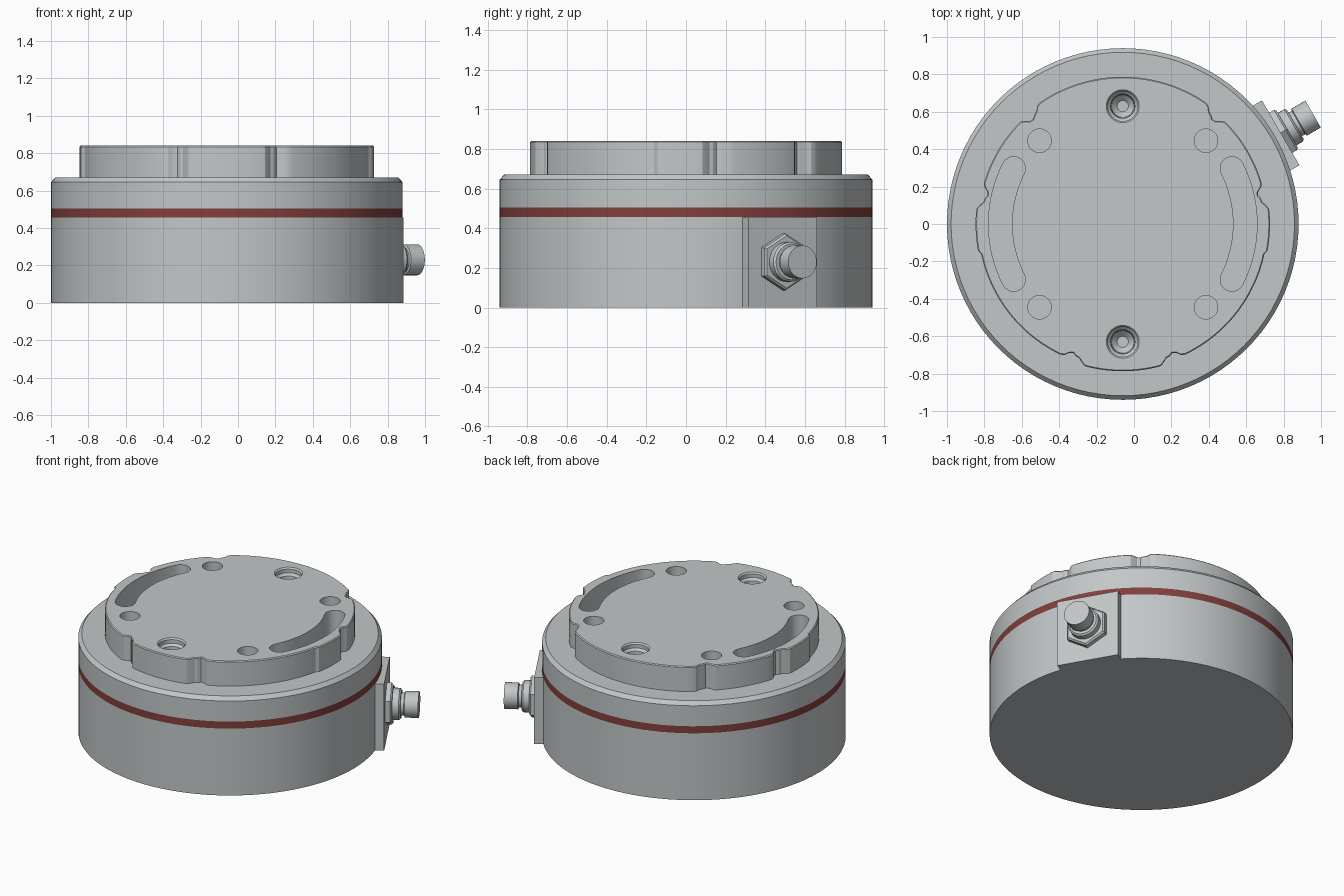
import bpy, bmesh, math
from mathutils import Matrix, Vector

if "Cube" in bpy.data.objects:
    bpy.data.objects.remove(bpy.data.objects["Cube"])

CENTRE = Vector((-0.06, 0, 0))


def material(name, rgb):
    mat = bpy.data.materials.new(name)
    mat.use_nodes = True
    mat.diffuse_color = (*rgb, 1)
    mat.node_tree.nodes["Principled BSDF"].inputs["Base Color"].default_value = (*rgb, 1)
    return mat


steel = material("light steel", (0.54, 0.57, 0.58))
red = material("dark red", (0.22, 0.05, 0.045))


def loft(name, rings, matrix=Matrix(), mat=steel):
    """Join closed rings of points with quads and cap both ends."""
    bm = bmesh.new()
    loops = [[bm.verts.new(p) for p in ring] for ring in rings]
    n = len(loops[0])
    for low, high in zip(loops, loops[1:]):
        for i in range(n):
            j = (i + 1) % n
            bm.faces.new((low[i], low[j], high[j], high[i]))
    bm.faces.new(loops[0][::-1])
    bm.faces.new(loops[-1])
    bmesh.ops.recalc_face_normals(bm, faces=bm.faces)
    mesh = bpy.data.meshes.new(name)
    bm.to_mesh(mesh)
    bm.free()
    mesh.materials.append(mat)
    obj = bpy.data.objects.new(name, mesh)
    obj.matrix_world = Matrix.Translation(CENTRE) @ matrix
    bpy.context.collection.objects.link(obj)
    return obj


def lathe(name, profile, sides, matrix=Matrix(), mat=steel, turn=0):
    angles = [turn + math.tau * i / sides for i in range(sides)]
    rings = [[(r * math.cos(a), r * math.sin(a), z) for a in angles] for r, z in profile]
    return loft(name, rings, matrix, mat)


def activate(obj):
    bpy.ops.object.select_all(action="DESELECT")
    obj.select_set(True)
    bpy.context.view_layer.objects.active = obj


def smooth(obj):
    activate(obj)
    bpy.ops.object.shade_smooth_by_angle(angle=math.radians(25))


# Round housing in three stacked bands
smooth(lathe("lower_body", [(0.94, 0), (0.94, 0.457)], 96))
smooth(lathe("red_band", [(0.94, 0.457), (0.94, 0.505)], 96, mat=red))
smooth(lathe("upper_body", [(0.94, 0.505), (0.94, 0.645), (0.918, 0.67)], 96))

# Raised flange with shallow scallops round its edge
NOTCHES = (11, 50, 130, 169, 250, 290)


def flange_radius(deg):
    wide = 50 < deg < 130 or 250 < deg < 290 or abs((deg + 90) % 180 - 90) < 11
    r = 0.787 if wide else 0.774
    for notch in NOTCHES:
        r -= 0.036 * math.exp(-((deg - notch) / 3.6) ** 4)
    return r


def flange_ring(inset, z):
    ring = []
    for deg in range(0, 720, 3):
        a = math.radians(deg / 2)
        r = flange_radius(deg / 2) - inset
        ring.append((r * math.cos(a), r * math.sin(a), z))
    return ring


flange = loft("top_flange", [flange_ring(0, 0.66), flange_ring(0, 0.834), flange_ring(0.006, 0.84)])

# Cutters for the bolt holes, pin holes and curved slots
FLOOR, ABOVE = 0.675, 0.9
cutters = []
for side in (-1, 1):
    place = Matrix.Translation((0, 0.63 * side, 0))
    profile = [(0.03, 0.68), (0.06, 0.71), (0.065, 0.79), (0.08, 0.805), (0.08, 0.83), (0.088, 0.84), (0.088, ABOVE)]
    cutters.append(lathe("bolt_hole_cutter", profile, 32, place))
    for end in (-1, 1):
        place = Matrix.Translation((0.445 * side, 0.445 * end, 0))
        cutters.append(lathe("pin_hole_cutter", [(0.063, FLOOR), (0.063, ABOVE)], 32, place))


def slot_outline(mid=0.655, half=0.063, sweep=27, steps=16):
    points = []
    for i in range(steps + 1):
        a = math.radians(-sweep + 2 * sweep * i / steps)
        points.append(((mid + half) * math.cos(a), (mid + half) * math.sin(a)))
    for end in (1, -1):
        a = math.radians(sweep * end)
        start = a if end > 0 else a + math.pi
        for i in range(1, 10):
            b = start + math.pi * i / 10
            points.append((mid * math.cos(a) + half * math.cos(b), mid * math.sin(a) + half * math.sin(b)))
        if end > 0:
            for i in range(steps + 1):
                c = math.radians(sweep - 2 * sweep * i / steps)
                points.append(((mid - half) * math.cos(c), (mid - half) * math.sin(c)))
    return points


for turn in (0, math.pi):
    rings = [[(x, y, z) for x, y in slot_outline()] for z in (FLOOR, ABOVE)]
    cutters.append(loft("slot_cutter", rings, Matrix.Rotation(turn, 4, "Z")))

bpy.context.view_layer.update()
for cutter in cutters:
    cutter.hide_render = True
    activate(flange)
    cut = flange.modifiers.new("cut", "BOOLEAN")
    cut.operation = "DIFFERENCE"
    cut.solver = "EXACT"
    cut.object = cutter
    bpy.ops.object.modifier_apply(modifier=cut.name)
    bpy.data.objects.remove(cutter)
smooth(flange)

# Side connector: mounting plate, hex nut and stepped plug, pointing outwards
swing = Matrix.Rotation(math.radians(30), 4, "Z")
plate = [[(x, y, z) for x, y in ((0.88, -0.2), (0.975, -0.2), (0.975, 0.2), (0.88, 0.2))] for z in (0, 0.455)]
loft("connector_plate", plate, swing)

outward = swing @ Matrix.Translation((0, 0, 0.23)) @ Matrix.Rotation(math.pi / 2, 4, "Y")
lathe("connector_nut", [(0.143, 0.97), (0.143, 1.005), (0.132, 1.015)], 6, outward)
plug = [(0.1, 1.01), (0.1, 1.055), (0.09, 1.065), (0.072, 1.065), (0.072, 1.085),
        (0.083, 1.09), (0.083, 1.175)]
smooth(lathe("connector_plug", plug, 32, outward))
